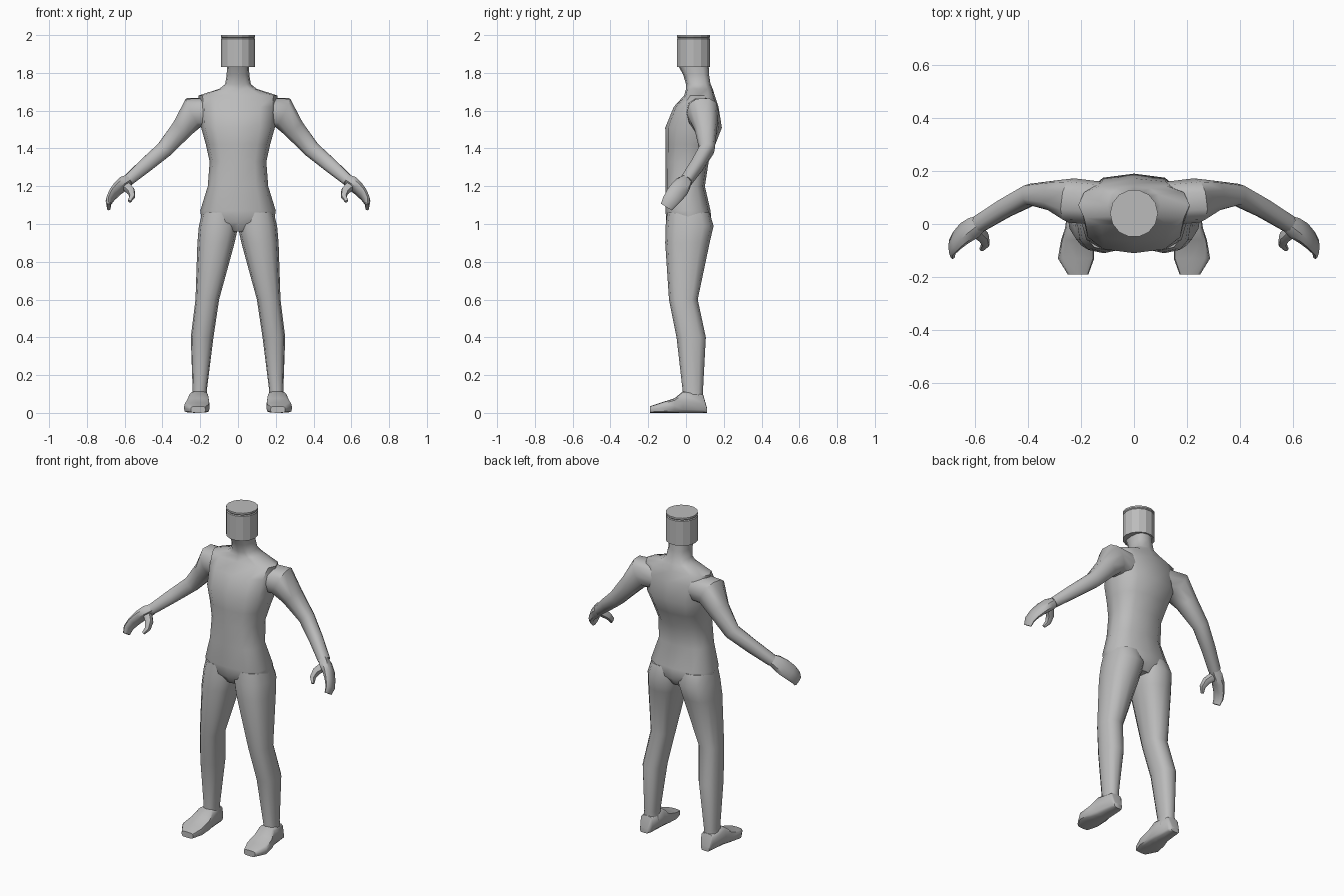
import bpy, bmesh, math
from mathutils import Vector

grey = bpy.data.materials.new("plain grey")
grey.diffuse_color = (0.5, 0.5, 0.5, 1)


def finish(bm, name, mirror=False, angle=50):
    bmesh.ops.recalc_face_normals(bm, faces=bm.faces)
    mesh = bpy.data.meshes.new(name)
    bm.to_mesh(mesh)
    bm.free()
    mesh.materials.append(grey)
    ob = bpy.data.objects.new(name, mesh)
    bpy.context.collection.objects.link(ob)
    bpy.ops.object.select_all(action='DESELECT')
    bpy.context.view_layer.objects.active = ob
    ob.select_set(True)
    bpy.ops.object.shade_smooth_by_angle(angle=math.radians(angle))
    if mirror:
        mod = ob.modifiers.new("mirror", 'MIRROR')
        mod.use_bisect_axis[0] = False
        mod.use_mirror_merge = False
    return ob


def loft(name, rings, side, axis=None, n=12, power=0.8, mirror=False, angle=50):
    """Skin rings of (centre, half width along side, half depth)."""
    bm = bmesh.new()
    centres = [Vector(r[0]) for r in rings]
    loops = []
    for i, (c, a, b) in enumerate(rings):
        t = Vector(axis) if axis else centres[min(i + 1, len(rings) - 1)] - centres[max(i - 1, 0)]
        t.normalize()
        u = Vector(side)
        u = (u - t * u.dot(t)).normalized()
        v = t.cross(u)
        loop = []
        for k in range(n):
            q = 2 * math.pi * k / n
            cu, sv = [math.copysign(abs(f) ** power, f) if abs(f) > 1e-6 else 0
                      for f in (math.cos(q), math.sin(q))]
            loop.append(bm.verts.new(centres[i] + u * a * cu + v * b * sv))
        loops.append(loop)
    for p, q in zip(loops, loops[1:]):
        for k in range(n):
            bm.faces.new((p[k], p[(k + 1) % n], q[(k + 1) % n], q[k]))
    bm.faces.new(loops[0])
    bm.faces.new(loops[-1])
    return finish(bm, name, mirror, angle)


def span(z, x0, x1, y0, y1):
    return (((x0 + x1) / 2, (y0 + y1) / 2, z), (x1 - x0) / 2, (y1 - y0) / 2)


# torso and neck: height, half width, front, back
torso = [(0.96, 0.10, -0.07, 0.10), (1.01, 0.19, -0.105, 0.135), (1.07, 0.20, -0.108, 0.13),
         (1.2, 0.16, -0.108, 0.10), (1.33, 0.15, -0.108, 0.12), (1.42, 0.17, -0.108, 0.155),
         (1.51, 0.195, -0.11, 0.19), (1.62, 0.20, -0.065, 0.172), (1.68, 0.21, -0.01, 0.152),
         (1.715, 0.10, 0.0, 0.142), (1.74, 0.068, 0.0, 0.13), (1.79, 0.06, -0.015, 0.122),
         (1.84, 0.058, -0.042, 0.12)]
loft("torso", [span(z, -w, w, f, b) for z, w, f, b in torso], (1, 0, 0), (0, 0, 1), power=0.75)

# legs: height, inner, outer, front, back
legs = [(1.06, 0.0, 0.19, -0.10, 0.125), (0.99, -0.002, 0.207, -0.108, 0.146),
        (0.9, 0.018, 0.215, -0.11, 0.125), (0.6, 0.10, 0.225, -0.09, 0.062),
        (0.4, 0.13, 0.25, -0.05, 0.105), (0.12, 0.165, 0.24, -0.018, 0.09),
        (0.06, 0.16, 0.25, -0.02, 0.09)]
loft("legs", [span(*r) for r in legs], (1, 0, 0), (0, 0, 1), mirror=True)

# feet: depth, inner, outer, height
feet = [(0.11, 0.18, 0.235, 0.03), (0.09, 0.165, 0.245, 0.10), (-0.015, 0.155, 0.26, 0.115),
        (-0.06, 0.15, 0.275, 0.078), (-0.13, 0.15, 0.287, 0.055), (-0.19, 0.172, 0.25, 0.035)]
loft("feet", [(((a + b) / 2, y, h / 2), (b - a) / 2, h / 2) for y, a, b, h in feet],
     (1, 0, 0), (0, -1, 0), power=0.5, mirror=True)

# arms
loft("arms", [((0.13, 0.08, 1.59), 0.08, 0.08), ((0.235, 0.088, 1.59), 0.085, 0.087),
              ((0.295, 0.105, 1.505), 0.06, 0.06), ((0.39, 0.11, 1.395), 0.042, 0.046),
              ((0.49, 0.058, 1.31), 0.037, 0.04), ((0.585, 0.0, 1.228), 0.034, 0.031)],
     (0, 1, 0), n=10, mirror=True)

# hands: palm with curled fingers, then thumb
loft("hands", [((0.575, 0.005, 1.236), 0.03, 0.026), ((0.605, -0.014, 1.215), 0.044, 0.032),
               ((0.64, -0.035, 1.185), 0.05, 0.026), ((0.668, -0.062, 1.152), 0.048, 0.02),
               ((0.685, -0.085, 1.12), 0.042, 0.016), ((0.684, -0.104, 1.09), 0.034, 0.011)],
     (0, 0.8, -0.6), n=8, mirror=True)
loft("thumbs", [((0.60, -0.02, 1.205), 0.026, 0.026), ((0.567, -0.05, 1.175), 0.022, 0.022),
                ((0.56, -0.075, 1.145), 0.016, 0.016), ((0.575, -0.095, 1.12), 0.009, 0.009)],
     (0, 0.8, -0.6), n=8, mirror=True)

# head: faceted can with a thin lid
loft("head", [((0, 0.04, z), r, r) for z, r in
              ((1.83, 0.09), (1.98, 0.09), (1.985, 0.086), (1.99, 0.09), (2.0, 0.09))],
     (1, 0, 0), (0, 0, 1), n=14, power=1, angle=20)
